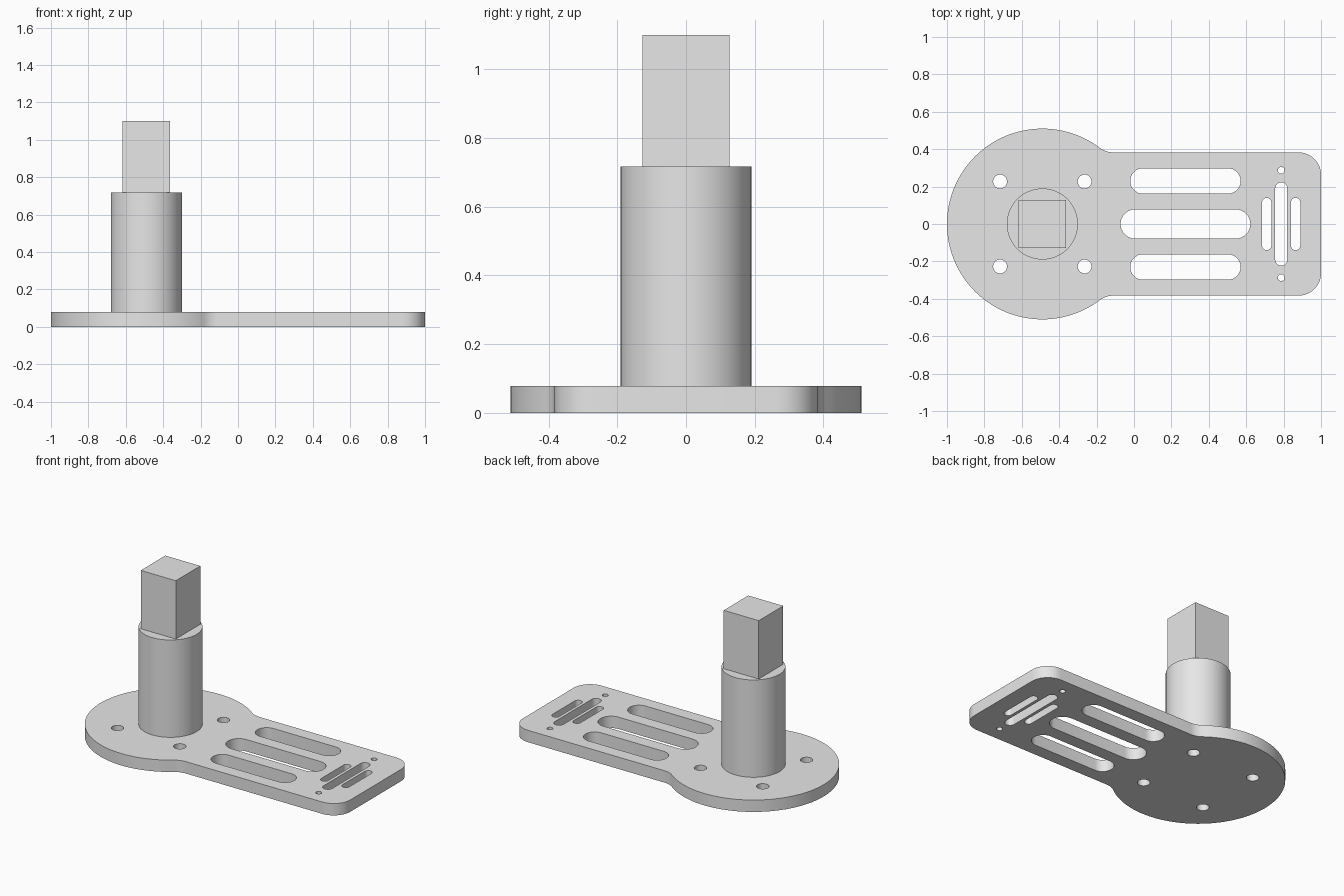
import bpy
import bmesh
from math import pi, cos, sin, atan2, sqrt, radians

cube = bpy.data.objects.get("Cube")
if cube:
    bpy.data.objects.remove(cube, do_unlink=True)

THICK = 0.078          # plate thickness
HUB_X, HUB_R = -0.49, 0.51
ARM_W = 0.383          # half width of the arm
CORNER = 0.12          # corner and fillet radius

grey = bpy.data.materials.new("light_grey")
grey.use_nodes = True
grey.diffuse_color = (0.8, 0.8, 0.8, 1)
grey.node_tree.nodes["Principled BSDF"].inputs["Base Color"].default_value = (0.8, 0.8, 0.8, 1)


def arc(cx, cy, r, start, end, steps):
    return [(cx + r * cos(start + (end - start) * i / steps),
             cy + r * sin(start + (end - start) * i / steps)) for i in range(steps + 1)]


def circle(cx, cy, r, steps=32):
    return arc(cx, cy, r, 0, 2 * pi, steps)[:-1]


def slot(cx, cy, half_x, half_y):
    """Rounded slot running along its longer side."""
    r = min(half_x, half_y)
    if half_x > half_y:
        d = half_x - r
        return arc(cx + d, cy, r, -pi / 2, pi / 2, 16) + arc(cx - d, cy, r, pi / 2, 3 * pi / 2, 16)
    d = half_y - r
    return arc(cx, cy + d, r, 0, pi, 16) + arc(cx, cy - d, r, pi, 2 * pi, 16)


def extrude_loops(name, loops, z0, z1):
    """Fill an outline with holes and extrude it upwards."""
    bm = bmesh.new()
    edges = []
    for loop in loops:
        verts = [bm.verts.new((x, y, z0)) for x, y in loop]
        edges += [bm.edges.new((a, b)) for a, b in zip(verts, verts[1:] + verts[:1])]
    bmesh.ops.triangle_fill(bm, use_beauty=True, use_dissolve=False, edges=edges)
    result = bmesh.ops.extrude_face_region(bm, geom=bm.faces[:], use_keep_orig=True)
    top = [g for g in result["geom"] if isinstance(g, bmesh.types.BMVert)]
    bmesh.ops.translate(bm, vec=(0, 0, z1 - z0), verts=top)
    bmesh.ops.recalc_face_normals(bm, faces=bm.faces[:])
    mesh = bpy.data.meshes.new(name)
    bm.to_mesh(mesh)
    bm.free()
    mesh.materials.append(grey)
    obj = bpy.data.objects.new(name, mesh)
    bpy.context.collection.objects.link(obj)
    bpy.ops.object.select_all(action='DESELECT')
    obj.select_set(True)
    bpy.context.view_layer.objects.active = obj
    bpy.ops.object.shade_smooth_by_angle(angle=radians(30))
    return obj


# Plate outline: round hub blended into a rounded arm
fillet_y = ARM_W + CORNER
fillet_dx = sqrt((HUB_R + CORNER) ** 2 - fillet_y ** 2)
blend = atan2(fillet_y, fillet_dx)
upper = arc(1 - CORNER, ARM_W - CORNER, CORNER, 0, pi / 2, 12)
upper += arc(HUB_X + fillet_dx, fillet_y, CORNER, -pi / 2, blend - pi, 8)
upper += arc(HUB_X, 0, HUB_R, blend, pi, 48)[1:]
outline = upper + [(x, -y) for x, y in reversed(upper[:-1])]

# Bolt holes, arm slots and the small slot cluster at the tip
holes = [slot(0.275, 0, 0.347, 0.078), slot(0.787, 0, 0.032, 0.223)]
for side in (-1, 1):
    holes.append(slot(0.275, side * 0.23, 0.295, 0.068))
    holes.append(slot(0.787 + side * 0.077, 0, 0.025, 0.14))
    holes.append(circle(0.787, side * 0.287, 0.018))
    for dx in (-0.226, 0.226):
        holes.append(circle(HUB_X + dx, side * 0.227, 0.037))

extrude_loops("base_plate", [outline] + holes, 0, THICK)

# Round post and square drive on top
extrude_loops("round_post", [circle(HUB_X, 0, 0.19, 96)], THICK, 0.717)
h = 0.127
square = [(HUB_X - h, -h), (HUB_X + h, -h), (HUB_X + h, h), (HUB_X - h, h)]
extrude_loops("square_drive", [square], 0.717, 1.1)
